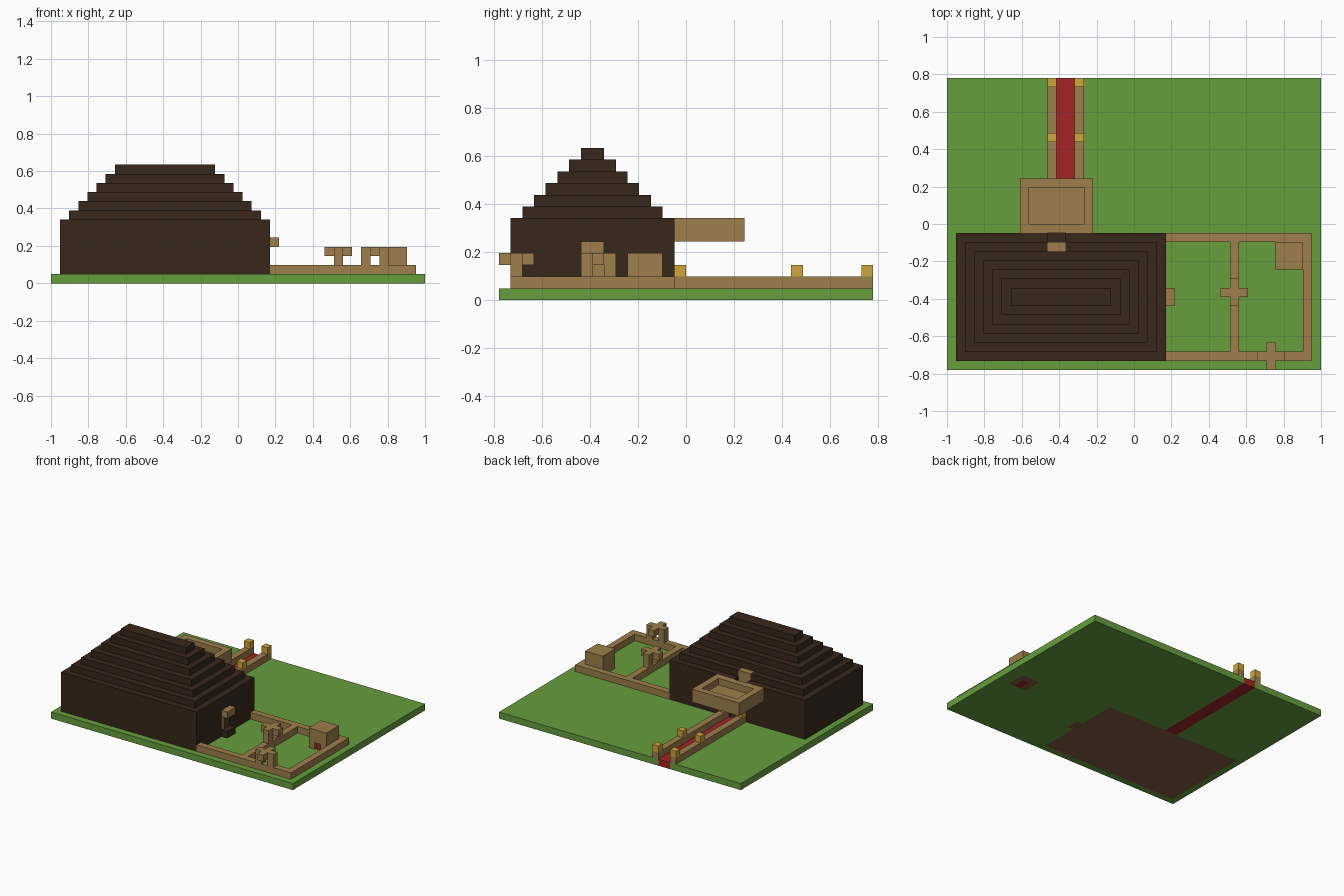
import bpy, bmesh
from mathutils import Vector

cube = bpy.data.objects.get("Cube")
if cube:
    bpy.data.objects.remove(cube, do_unlink=True)

# Everything sits on a 41 x 32 grid of cubic cells
NX, NY = 41, 32
U = 2 / NX


def pos(i, j, k):
    return Vector(((i - NX / 2) * U, (j - NY / 2) * U, k * U))


def material(name, rgb):
    m = bpy.data.materials.new(name)
    m.use_nodes = True
    m.diffuse_color = (*rgb, 1)
    m.node_tree.nodes["Principled BSDF"].inputs["Base Color"].default_value = (*rgb, 1)
    return m


GREEN = material("grass_green", (0.135, 0.34, 0.048))
DARK = material("dark_wood", (0.04, 0.02, 0.011))
TAN = material("tan_wood", (0.34, 0.212, 0.072))
GOLD = material("lamp_gold", (0.62, 0.38, 0.046))
RED = material("carpet_red", (0.36, 0.018, 0.02))
FLOOR = material("floor_brown", (0.23, 0.105, 0.06))


def add_box(bm, i0, i1, j0, j1, k0, k1):
    lo, hi = pos(i0, j0, k0), pos(i1, j1, k1)
    verts = bmesh.ops.create_cube(bm, size=1)["verts"]
    for v in verts:
        v.co = Vector([hi[a] if v.co[a] > 0 else lo[a] for a in range(3)])


def finish(name, bm, *mats):
    mesh = bpy.data.meshes.new(name)
    bm.to_mesh(mesh)
    bm.free()
    for m in mats:
        mesh.materials.append(m)
    ob = bpy.data.objects.new(name, mesh)
    bpy.context.collection.objects.link(ob)
    return ob


def boxes(name, mat, *specs):
    bm = bmesh.new()
    for s in specs:
        add_box(bm, *s)
    return finish(name, bm, mat)


# Ground slab, cut along the outlines of the floors and the carpet
bm = bmesh.new()
add_box(bm, 0, NX, 0, NY, 0, 1)
floors = [  # i0, i1, j0, j1, material slot (later entries win)
    (1, 24, 1, 15, 1),
    (24, 25, 7, 9, 1),
    (12, 14, 15, 32, 2),
    (36, 39, 11, 14, 1),
    (37, 38, 11, 13, 2),
]
for normal, cuts in (((1, 0, 0), {c for f in floors for c in f[:2]}),
                     ((0, 1, 0), {c for f in floors for c in f[2:4] if c < NY})):
    for c in sorted(cuts):
        bmesh.ops.bisect_plane(bm, geom=bm.verts[:] + bm.edges[:] + bm.faces[:],
                               plane_co=pos(c, c, 0), plane_no=normal)
for f in bm.faces:
    c = f.calc_center_median() / U + Vector((NX / 2, NY / 2, 0))
    for i0, i1, j0, j1, slot in floors:
        if i0 < c.x < i1 and j0 < c.y < j1 + 0.01:
            f.material_index = slot
finish("ground", bm, GREEN, FLOOR, RED)

# House walls and stepped roof
walls = boxes("house_walls", DARK, (1, 24, 1, 15, 1, 7))
tiers = [boxes(f"roof_tier_{n}", DARK, (1 + n, 24 - n, 1 + n, 15 - n, 6 + n, 7 + n))
         for n in range(1, 7)]


def cut(target, name, *spec):
    cutter = boxes(name, DARK, spec)
    cutter.hide_render = True
    cutter.hide_viewport = True
    cutter.display_type = 'WIRE'
    mod = target.modifiers.new(name, 'BOOLEAN')
    mod.operation = 'DIFFERENCE'
    mod.solver = 'EXACT'
    mod.object = cutter


# Door openings: side, back and balcony
cut(walls, "side_door_cutter", 23, 24.5, 7, 9, 1.01, 4)
cut(walls, "back_door_cutter", 12, 14, 14, 15.5, 1.01, 4)
cut(walls, "balcony_door_cutter", 11, 13, 13, 15.5, 6, 7.5)
cut(tiers[0], "roof_door_cutter", 11, 13, 13, 15.5, 6.5, 8.5)
boxes("balcony_door", TAN, (11, 13, 13, 14, 6, 8))
boxes("side_door", TAN, (23, 23.1, 7, 9, 1.01, 4))
boxes("side_door_canopy", TAN, (24, 25, 7, 9, 4, 5))
boxes("side_door_step", DARK, (24, 25, 7, 9, 1, 2))

# Balcony with raised rim
boxes("balcony", TAN,
      (8, 16, 15, 21, 5, 6),
      (8, 16, 15, 16, 6, 7), (8, 16, 20, 21, 6, 7),
      (8, 9, 16, 20, 6, 7), (15, 16, 16, 20, 6, 7))

# Carpeted path: low walls with lamps
for side, i in (("right", 11), ("left", 14)):
    boxes(f"path_wall_{side}", TAN, (i, i + 1, 15, 32, 1, 2))
    boxes(f"path_lamps_{side}", GOLD,
          *[(i, i + 1, j, j + 1, 2, 3) for j in (15, 25, 31)])

# Yard fence
boxes("yard_fence", TAN,
      (24, 40, 1, 2, 1, 2), (24, 40, 14, 15, 1, 2),
      (39, 40, 2, 14, 1, 2), (31, 32, 2, 14, 1, 2))


# Gates: two posts under a cross-shaped lintel
def gate(name, i, j, along_x):
    dx, dy = (1, 0) if along_x else (0, 1)
    parts = [(i, i + 1, j, j + 1, 3, 4)]
    for s in (-1, 1):
        a, b = i + s * dx, j + s * dy
        parts.append((a, a + 1, b, b + 1, 2, 4))
        a, b = i + s * dy, j + s * dx
        parts.append((a, a + 1, b, b + 1, 3, 4))
    boxes(name, TAN, *parts)


gate("front_gate", 35, 1, True)
gate("middle_gate", 31, 8, False)

# Small shed with a low doorway and a red door set into it
boxes("shed", TAN,
      (36, 37, 11, 14, 1, 2), (38, 39, 11, 14, 1, 2), (37, 38, 13, 14, 1, 2),
      (36, 39, 11, 14, 2, 4))
boxes("shed_door", RED, (37, 38, 11.3, 11.5, 1, 2))
